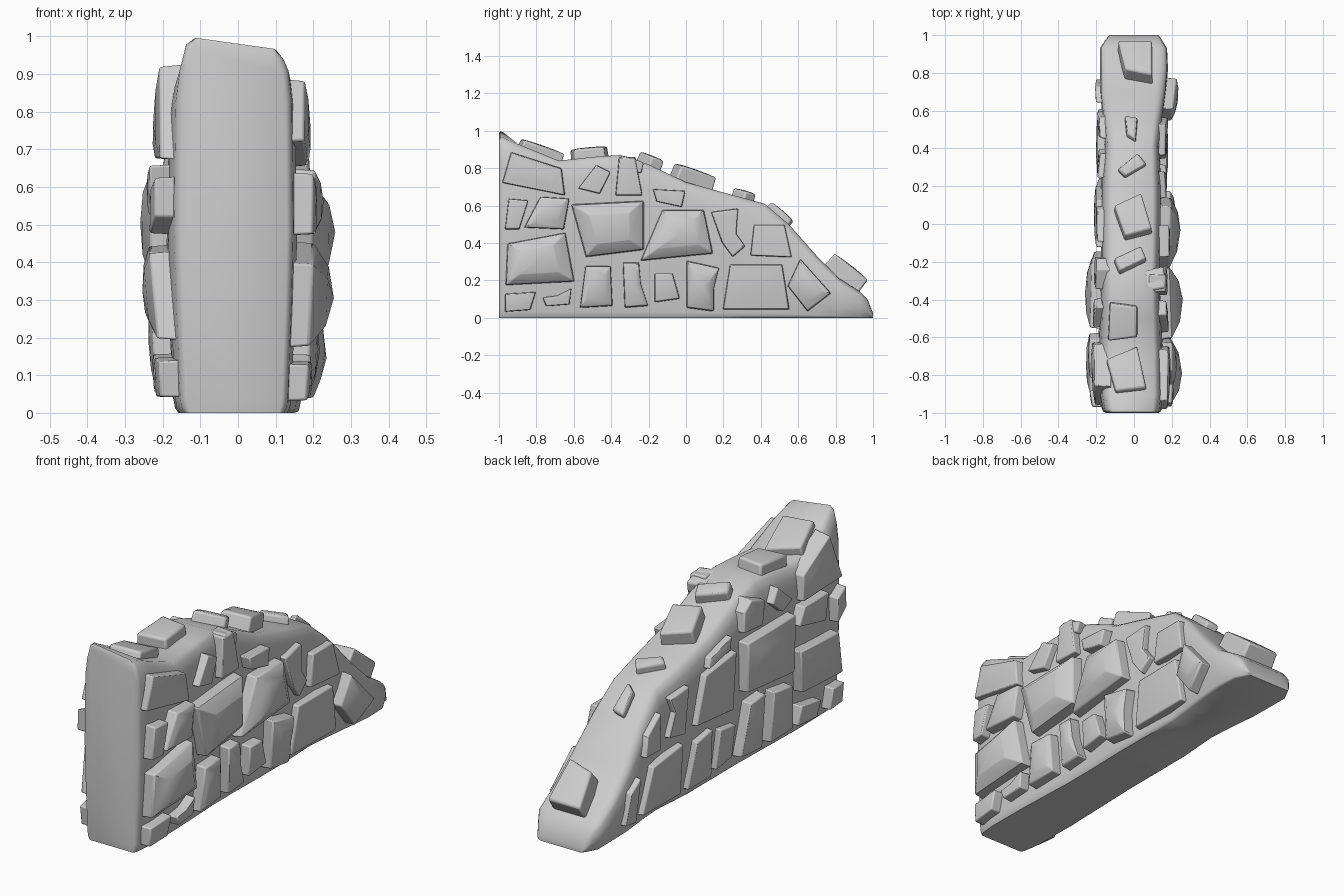
import bpy, bmesh
from mathutils import Vector

# Wall core stations: y, top height, left half width, right half width
STATIONS = [(-1, .97, .15, .13), (-.994, .98, .162, .14), (-.98, .978, .17, .147),
            (-.9, .93, .185, .157), (-.68, .84, .19, .155),
            (-.5, .86, .185, .147), (-.35, .87, .18, .14), (-.2, .82, .175, .14),
            (0, .725, .175, .145), (.2, .67, .175, .145), (.42, .61, .155, .135),
            (.55, .5, .165, .15), (.7, .33, .18, .17), (.82, .21, .18, .18),
            (.93, .14, .18, .175), (.97, .1, .155, .15), (1, .025, .13, .13)]
# Side shape: fraction of height, fraction of half width
SIDE = [(0, .83), (.015, .88), (.04, .9), (.28, .96), (.5, 1), (.85, .97),
        (.93, .91), (.98, .81), (1, .68)]


def lerp(table, t, col):
    """Read a column of a table at t."""
    t = min(max(t, table[0][0]), table[-1][0])
    for a, b in zip(table, table[1:]):
        if t <= b[0]:
            return a[col] + (b[col] - a[col]) * (t - a[0]) / (b[0] - a[0])


def finish(bm, name, width, angle):
    bmesh.ops.recalc_face_normals(bm, faces=bm.faces)
    me = bpy.data.meshes.new(name)
    bm.to_mesh(me)
    bm.free()
    ob = bpy.data.objects.new(name, me)
    bpy.context.collection.objects.link(ob)
    if width:
        bev = ob.modifiers.new("soft_edges", 'BEVEL')
        bev.width, bev.segments = width, 2
        bev.limit_method, bev.angle_limit = 'ANGLE', .8
    bpy.ops.object.select_all(action='DESELECT')
    ob.select_set(True)
    bpy.context.view_layer.objects.active = ob
    bpy.ops.object.shade_smooth_by_angle(angle=angle * .01745)


def build_core():
    bm = bmesh.new()
    rings = []
    for y, top, wl, wr in STATIONS:
        tilt = .14 if y < -.95 else 0
        pts = [(-wl * k, f * top) for f, k in SIDE]
        pts += [(wr * k, f * top) for f, k in reversed(SIDE)]
        rings.append([bm.verts.new((x, y, z - tilt * x * (z > .97 * top)))
                      for x, z in pts])
    n = len(rings[0])
    for a, b in zip(rings, rings[1:]):
        for i in range(n):
            j = (i + 1) % n
            bm.faces.new((a[i], a[j], b[j], b[i]))
    bm.faces.new(rings[0])
    bm.faces.new(rings[-1])
    finish(bm, "wall_core", 0, 50)


def add_stone(bm, pts, out, rim, peak, sink=.05):
    """Block standing out of the wall, with a tapered rim and domed face."""
    pts = [Vector(p) for p in pts]
    c = sum(pts, Vector()) / len(pts)
    rings = [[bm.verts.new(p.lerp(c, t) + out * h) for p in pts]
             for t, h in ((0, -sink), (.06, rim), (.45, rim + peak * .7))]
    mid = bm.verts.new(c + out * (rim + peak))
    n = len(pts)
    bm.faces.new(rings[0])
    for i in range(n):
        j = (i + 1) % n
        for a, b in zip(rings, rings[1:]):
            bm.faces.new((a[i], a[j], b[j], b[i]))
        bm.faces.new((rings[2][i], rings[2][j], mid))


def area(q):
    return abs(sum(a[0] * b[1] - b[0] * a[1] for a, b in zip(q, q[1:] + q[:1]))) / 2


def side_stones(rows, sign, name):
    bm = bmesh.new()
    for flat in rows:
        q = list(zip(flat[0::2], flat[1::2]))
        cy = sum(y for y, _ in q) / len(q)
        cz = sum(z for _, z in q) / len(q)
        pts = []
        for y, z in q:
            f = min(z / lerp(STATIONS, y, 1), .92)
            w = lerp(STATIONS, y, 3 if sign > 0 else 2)
            pts.append((sign * w * lerp(SIDE, f, 1), y, z))
        # flatter stones near the top and towards the low end
        rim, bulge = .05, .3 if sign > 0 else .14
        if cz > .65:
            rim, bulge = .037, .1
        if sign > 0 and .2 < cy < .56 or sign < 0 and cy > -.05:
            rim, bulge = .03, .06
        peak = max(.003, bulge * (area(q) ** .5 - .1))
        add_stone(bm, pts, Vector((sign, 0, 0)), rim, peak)
    finish(bm, name, .01, 35)


build_core()

# Right face: each stone is a run of y, z corners
right_low = [(-.97, .13, -.8, .14, -.83, .04, -.97, .03),
             (-.77, .11, -.69, .12, -.61, .16, -.62, .07, -.75, .06),
             (-.54, .28, -.4, .28, -.39, .06, -.57, .05),
             (-.34, .3, -.25, .3, -.24, .18, -.2, .06, -.33, .05),
             (-.17, .24, -.07, .24, -.03, .1, -.17, .08),
             (.0, .31, .18, .27, .15, .15, .15, .03, .0, .05),
             (.23, .29, .52, .29, .56, .04, .19, .04),
             (.61, .32, .78, .13, .65, .03, .54, .17)]
right_high = [(-.94, .89, -.66, .8, -.64, .65, -.99, .72),
              (-.95, .64, -.84, .63, -.89, .47, -.97, .47),
              (-.78, .65, -.62, .64, -.65, .47, -.87, .48),
              (-.96, .4, -.64, .46, -.59, .19, -.97, .17),
              (-.62, .61, -.22, .63, -.22, .36, -.54, .32),
              (-.48, .82, -.4, .78, -.46, .66, -.58, .69),
              (-.36, .86, -.27, .86, -.23, .65, -.38, .65),
              (-.18, .69, 0, .68, -.02, .59, -.16, .62),
              (-.13, .58, .1, .58, .15, .34, -.25, .3),
              (.13, .57, .28, .59, .27, .45, .32, .38, .25, .32, .19, .4),
              (.36, .5, .53, .5, .57, .32, .34, .33)]
side_stones(right_low + right_high, 1, "right_stones")

# Left face
left_low = [(-.97, .14, -.86, .15, -.84, .04, -.96, .04),
            (-.77, .13, -.6, .16, -.58, .06, -.74, .05),
            (-.53, .3, -.38, .32, -.37, .05, -.55, .06),
            (-.32, .34, -.2, .33, -.14, .06, -.31, .05),
            (-.12, .25, .01, .27, .03, .06, -.1, .08),
            (.07, .3, .2, .28, .25, .04, .06, .04),
            (.29, .31, .54, .28, .62, .05, .29, .04),
            (.64, .27, .73, .22, .77, .06, .67, .04)]
left_high = [(-.86, .93, -.97, .67, -.62, .67, -.63, .8),
             (-.82, .66, -.79, .52, -.57, .57, -.61, .66),
             (-.97, .63, -.97, .52, -.88, .47, -.88, .6),
             (-.9, .43, -.96, .19, -.6, .22, -.57, .45),
             (-.56, .65, -.55, .35, -.17, .38, -.17, .64),
             (-.24, .83, -.35, .79, -.32, .67, -.17, .68, -.18, .78),
             (-.44, .82, -.55, .72, -.47, .68, -.39, .75),
             (-.1, .7, -.08, .64, .1, .6, .08, .65),
             (-.13, .62, -.1, .32, .21, .35, .13, .59),
             (.24, .58, .28, .34, .4, .36, .35, .48, .38, .56),
             (.45, .52, .46, .33, .6, .34, .57, .44)]
side_stones(left_low + left_high, -1, "left_stones")

# Loose stones on the sloping crest: rim thickness, then x, y corners
crest = [(.075, (-.09, .93, .1, .93, .1, .74, -.05, .77)),
         (.03, (-.05, .56, .02, .55, .01, .43, -.04, .46)),
         (.035, (-.09, .28, .02, .37, .07, .31, -.05, .24)),
         (.065, (-.11, .08, .04, .15, .1, -.05, -.05, -.09)),
         (.05, (-.11, -.2, .04, -.13, .07, -.2, -.08, -.27)),
         (.05, (-.13, -.41, .02, -.43, .02, -.6, -.14, -.62)),
         (.03, (-.15, -.72, .02, -.65, .07, -.88, -.1, -.9)),
         (.0, (.05, -.24, .16, -.22, .17, -.34, .06, -.36))]
bm = bmesh.new()
for rim, flat in crest:
    q = list(zip(flat[0::2], flat[1::2]))
    ys = [y for _, y in q]
    y0, y1 = min(ys), max(ys)
    z0, z1 = lerp(STATIONS, y0, 1), lerp(STATIONS, y1, 1)
    slope = (z1 - z0) / (y1 - y0)
    out = Vector((0, -slope, 1)).normalized()
    pts = [(x, y, z0 + slope * (y - y0)) for x, y in q]
    add_stone(bm, pts, out, rim, .006, .06)
finish(bm, "crest_stones", .01, 35)
